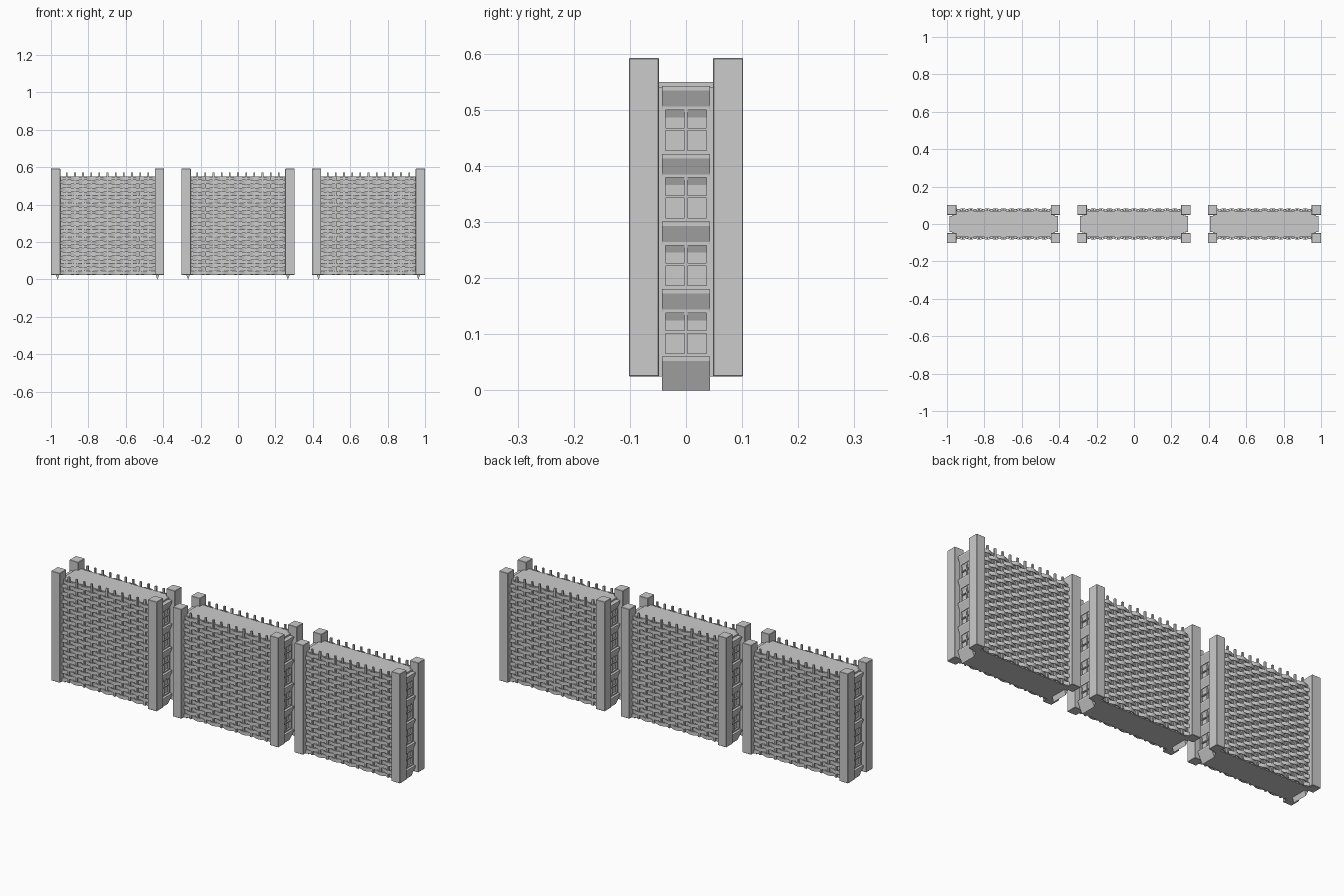
import bpy, bmesh, math

if "Cube" in bpy.data.objects:
    bpy.data.objects.remove(bpy.data.objects["Cube"])

UNIT_X = (-0.6975, 0.0, 0.6975)     # centres of the three wall units
BOTTOM, TOP = 0.025, 0.55
POSTS, PITCH = 11, 0.0436
ROWS = 26


def box(bm, x0, x1, y0, y1, z0, z1):
    x0, x1 = sorted((x0, x1))
    y0, y1 = sorted((y0, y1))
    v = [bm.verts.new((x, y, z)) for z in (z0, z1)
         for x, y in ((x0, y0), (x1, y0), (x1, y1), (x0, y1))]
    for f in ((3, 2, 1, 0), (4, 5, 6, 7), (0, 1, 5, 4),
              (1, 2, 6, 5), (2, 3, 7, 6), (3, 0, 4, 7)):
        bm.faces.new([v[i] for i in f])


def sweep(bm, sections):
    """Skin a list of equal-length closed sections and cap both ends."""
    rings = [[bm.verts.new(p) for p in s] for s in sections]
    n = len(rings[0])
    for a, b in zip(rings, rings[1:]):
        for i in range(n):
            bm.faces.new((a[i], a[(i + 1) % n], b[(i + 1) % n], b[i]))
    bm.faces.new(rings[0])
    bm.faces.new(rings[-1][::-1])


def place(name, bm):
    """Store the part once and place it in each of the three units."""
    bmesh.ops.recalc_face_normals(bm, faces=bm.faces)
    me = bpy.data.meshes.new(name)
    bm.to_mesh(me)
    bm.free()
    for i, cx in enumerate(UNIT_X):
        ob = bpy.data.objects.new(f"{name}_{i + 1}", me)
        ob.location.x = cx
        bpy.context.collection.objects.link(ob)


# Solid wall core
bm = bmesh.new()
box(bm, -0.268, 0.268, -0.07, 0.07, BOTTOM, TOP)
place("wall_core", bm)

# Square corner pillars
bm = bmesh.new()
for sx in (-1, 1):
    for sy in (-1, 1):
        box(bm, sx * 0.2525, sx * 0.3025, sy * 0.048, sy * 0.102, BOTTOM, 0.592)
bmesh.ops.recalc_face_normals(bm, faces=bm.faces)
bmesh.ops.bevel(bm, geom=bm.edges[:], offset=0.0015, segments=1, affect='EDGES')
place("corner_pillars", bm)

# Thin upright stakes of the woven panels
bm = bmesh.new()
for sy in (-1, 1):
    for i in range(POSTS):
        x = (i - (POSTS - 1) / 2) * PITCH
        box(bm, x - 0.0045, x + 0.0045, sy * 0.0715, sy * 0.0805, BOTTOM, 0.573)
place("weave_stakes", bm)

# Woven horizontal slats, alternate rows in opposite phase
bm = bmesh.new()
pitch_z = (TOP - BOTTOM) / ROWS
steps = 48
for sy in (-1, 1):
    for r in range(ROWS):
        z0 = BOTTOM + r * pitch_z + 0.001
        z1 = z0 + pitch_z - 0.002
        sections = []
        for k in range(steps + 1):
            x = -0.2535 + 0.507 * k / steps
            y = 0.076 + 0.006 * math.cos(math.pi * (x / PITCH + r))
            a, b = sy * (y - 0.002), sy * (y + 0.002)
            sections.append([(x, a, z0), (x, b, z0), (x, b, z1), (x, a, z1)])
        sweep(bm, sections)
place("woven_slats", bm)

# Sloped ledges on both ends
profile = [(0.258, 0.025), (0.266, 0.0), (0.29, 0.052), (0.29, 0.06), (0.258, 0.06)]
bm = bmesh.new()
for sx in (-1, 1):
    for i in range(5):
        sweep(bm, [[(sx * x, y, z + 0.1205 * i) for x, z in profile]
                   for y in (-0.0425, 0.0425)])
    # narrow side strips behind the pillars
    for sy in (-1, 1):
        box(bm, sx * 0.26, sx * 0.275, sy * 0.0415, sy * 0.049, BOTTOM, 0.54)
place("end_ledges", bm)

# Window frames with crossed glazing bars
bm = bmesh.new()
for sx in (-1, 1):
    for i in range(4):
        z0 = 0.06 + 0.1205 * i
        z1 = z0 + 0.084
        zm = z0 + 0.044
        a, b = sx * 0.262, sx * 0.277
        for sy in (-1, 1):
            box(bm, a, b, sy * 0.0365, sy * 0.0415, z0, z1)
        box(bm, a, b, -0.0365, 0.0365, z0, z0 + 0.006)
        box(bm, a, b, -0.0365, 0.0365, z1 - 0.006, z1)
        box(bm, a, sx * 0.275, -0.0025, 0.0025, z0, z1)
        box(bm, a, sx * 0.2755, -0.0365, 0.0365, zm - 0.0025, zm + 0.0025)
place("end_windows", bm)
